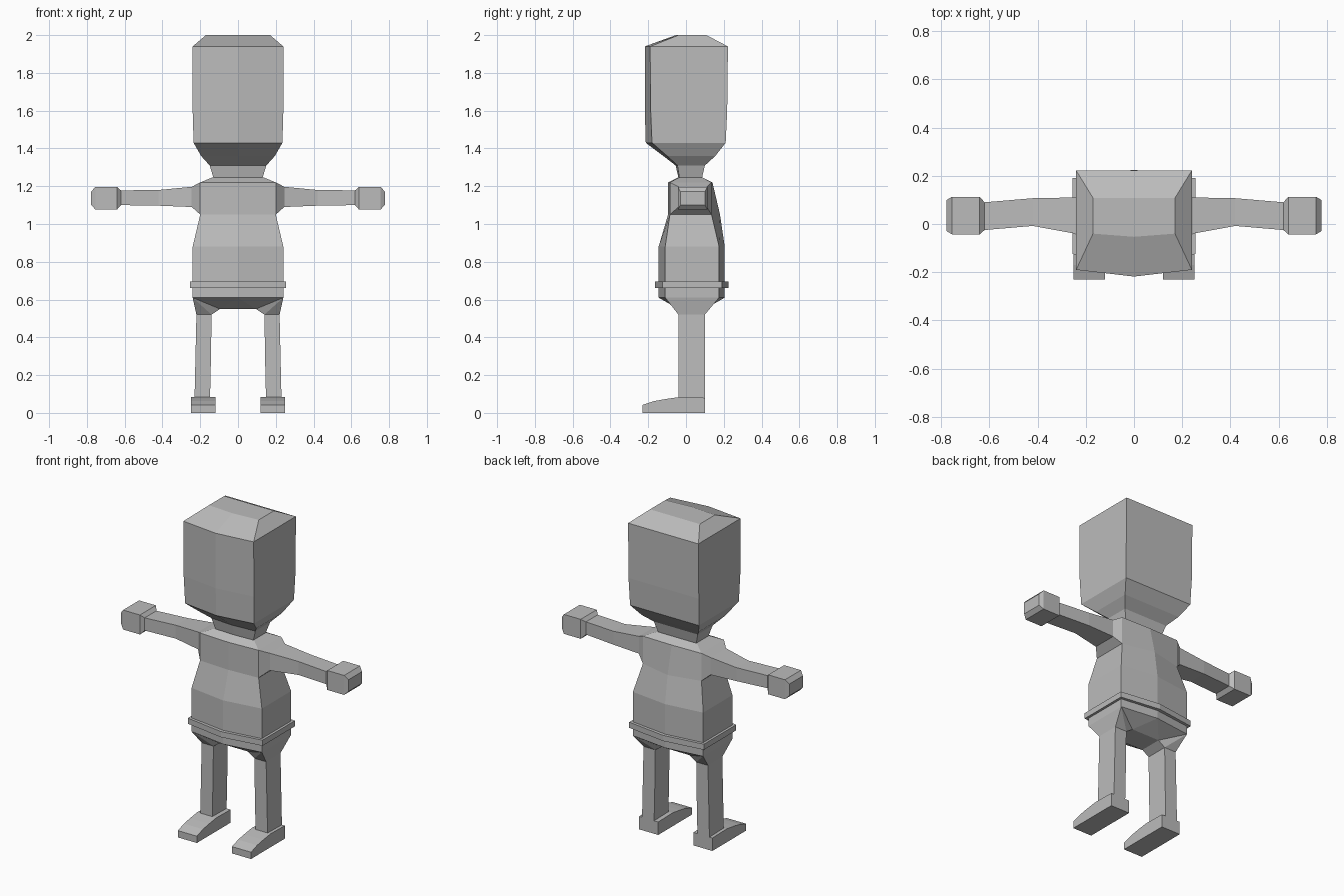
import bpy, bmesh

if "Cube" in bpy.data.objects:
    bpy.data.objects.remove(bpy.data.objects["Cube"])

grey = bpy.data.materials.new("plain_grey")
grey.diffuse_color = (0.5, 0.5, 0.5, 1)
grey.use_nodes = True
grey.node_tree.nodes["Principled BSDF"].inputs["Base Color"].default_value = grey.diffuse_color


def make(name, verts, faces, mirror=False):
    me = bpy.data.meshes.new(name)
    me.from_pydata(verts, [], faces)
    me.materials.append(grey)
    ob = bpy.data.objects.new(name, me)
    bpy.context.collection.objects.link(ob)
    if mirror:
        ob.modifiers.new("Mirror", 'MIRROR').use_clip = True
    bm = bmesh.new()
    bm.from_mesh(me)
    bmesh.ops.remove_doubles(bm, verts=bm.verts, dist=1e-5)
    bmesh.ops.recalc_face_normals(bm, faces=bm.faces)
    # an open shell may be recalculated inside out: compare with its centre
    c = sum((v.co for v in bm.verts), bm.verts[:][0].co * 0) / len(bm.verts)
    if sum((f.calc_center_median() - c).dot(f.normal) * f.calc_area() for f in bm.faces) < 0:
        bmesh.ops.reverse_faces(bm, faces=bm.faces)
    bm.to_mesh(me)
    bm.free()
    return ob


def loft(name, rings, start=False, end=False, mirror=False, skip=()):
    """Bridge rings of equal length; skip holds (ring, side) pairs left open."""
    n = len(rings[0])
    verts = [p for r in rings for p in r]
    faces = []
    for k in range(len(rings) - 1):
        for i in range(n):
            if (k, i) not in skip:
                j = (i + 1) % n
                faces.append((k * n + i, k * n + j, (k + 1) * n + j, (k + 1) * n + i))
    if start:
        faces.append(tuple(range(n)))
    if end:
        faces.append(tuple(range(len(verts) - n, len(verts))))
    return make(name, verts, faces, mirror)


def hexa(z, w, front, front_mid, back, back_mid):
    return [(-w, front, z), (0, front_mid, z), (w, front, z),
            (w, back, z), (0, back_mid, z), (-w, back, z)]


def penta(z, w, front, front_mid, back):
    return [(-w, front, z), (0, front_mid, z), (w, front, z), (w, back, z), (-w, back, z)]


def rect_x(x, y0, y1, z0, z1):
    return [(x, y0, z0), (x, y1, z0), (x, y1, z1), (x, y0, z1)]


def rect_z(z, x0, x1, y0, y1):
    return [(x0, y0, z), (x1, y0, z), (x1, y1, z), (x0, y1, z)]


# Head and neck
loft("head", [
    penta(1.245, 0.13, -0.035, -0.04, 0.085),
    penta(1.31, 0.15, -0.045, -0.055, 0.10),
    penta(1.36, 0.195, -0.10, -0.12, 0.155),
    penta(1.43, 0.235, -0.18, -0.213, 0.21),
    penta(1.60, 0.24, -0.187, -0.218, 0.218),
    penta(1.94, 0.24, -0.19, -0.218, 0.222),
    penta(2.00, 0.17, -0.04, -0.053, 0.108)], end=True)

# Torso, open at the arm sockets
waist = (0.24, -0.11, -0.145, 0.175, 0.205)
loft("torso", [
    hexa(0.695, *waist),
    hexa(0.88, *waist),
    hexa(1.05, 0.20, -0.085, -0.095, 0.135, 0.18),
    hexa(1.22, 0.20, -0.085, -0.095, 0.135, 0.14),
    hexa(1.245, 0.14, -0.04, -0.045, 0.09, 0.09)],
    end=True, skip={(2, 2), (2, 5)})

# Belt
wide = (0.255, -0.125, -0.165, 0.19, 0.225)
loft("belt", [hexa(0.66, *waist), hexa(0.66, *wide),
              hexa(0.695, *wide), hexa(0.695, *waist)])

# Hips: right half, tapering down to the leg openings
profile = [(0.22, 0.52), (0.14, 0.52), (0.095, 0.55), (0, 0.55)]
w, f, fm, b, bm_ = waist
hip = [(0, fm, 0.66), (w, f, 0.66), (w, b, 0.66), (0, bm_, 0.66),
       (0, fm, 0.61), (w, f, 0.61), (w, b, 0.61), (0, bm_, 0.61)]
hip += [(x, -0.04, z) for x, z in profile] + [(x, 0.10, z) for x, z in profile]
make("hips", hip, [
    (0, 4, 5, 1), (1, 5, 6, 2), (2, 6, 7, 3),
    (5, 8, 12, 6),
    (5, 9, 8), (5, 10, 9), (5, 4, 10), (4, 11, 10),
    (6, 12, 13), (6, 13, 14), (6, 14, 7), (7, 14, 15),
    (9, 10, 14, 13), (10, 11, 15, 14)], mirror=True)

# Arms
loft("arms", [
    rect_x(0.20, -0.085, 0.135, 1.05, 1.22),
    rect_x(0.245, -0.04, 0.11, 1.09, 1.197),
    rect_x(0.42, -0.008, 0.107, 1.097, 1.18),
    rect_x(0.62, -0.025, 0.09, 1.10, 1.178)], mirror=True)

# Hands
loft("hands", [
    rect_x(0.62, -0.025, 0.09, 1.10, 1.178),
    rect_x(0.64, -0.043, 0.113, 1.077, 1.197),
    rect_x(0.755, -0.043, 0.113, 1.077, 1.197),
    rect_x(0.777, -0.03, 0.10, 1.10, 1.172)], end=True, mirror=True)

# Legs
loft("legs", [
    rect_z(0.52, 0.14, 0.22, -0.04, 0.10),
    rect_z(0.30, 0.143, 0.225, -0.04, 0.10),
    rect_z(0.08, 0.148, 0.23, -0.04, 0.10)], mirror=True)

# Feet: side profile swept across the width
side = [(0.10, 0), (0.10, 0.08), (-0.04, 0.083), (-0.11, 0.073), (-0.17, 0.062), (-0.23, 0.042), (-0.23, 0)]
loft("feet", [[(x, y, z) for y, z in side] for x in (0.12, 0.25)],
     start=True, end=True, mirror=True)
